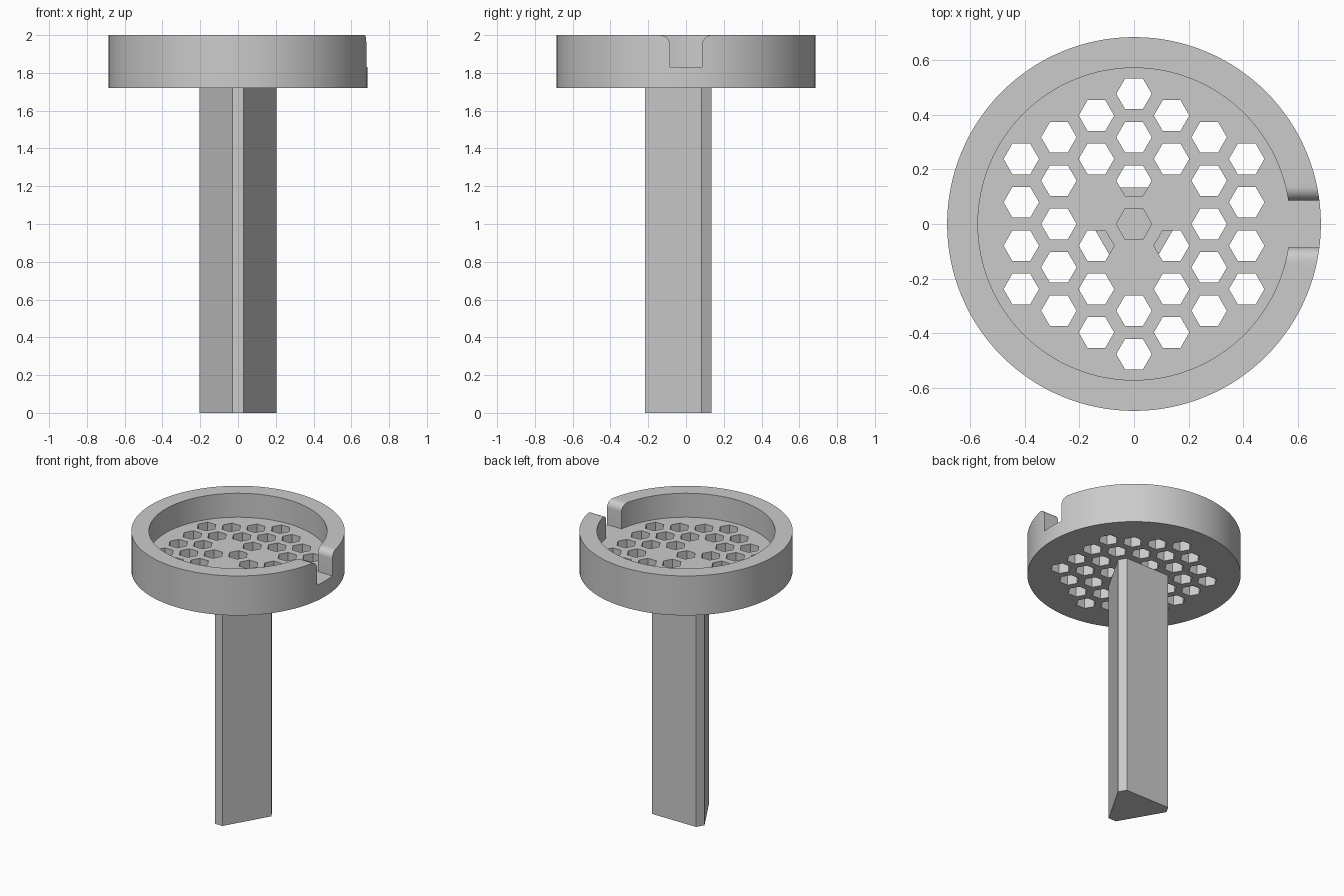
import bpy, bmesh
from math import sin, cos, pi, radians, sqrt

if "Cube" in bpy.data.objects:
    bpy.data.objects.remove(bpy.data.objects["Cube"], do_unlink=True)

BASE, FLOOR, TOP = 1.72, 1.83, 2.0      # head underside, bowl floor, rim
OUTER, INNER = 0.685, 0.572             # bowl radii
HEX_R, PITCH = 0.065, 0.159             # perforation size and spacing

grey = bpy.data.materials.new("light_grey")
grey.use_nodes = True
colour = (0.6, 0.6, 0.6, 1)
grey.diffuse_color = colour
grey.node_tree.nodes["Principled BSDF"].inputs["Base Color"].default_value = colour


def ring(radius, count, x=0, y=0):
    return [(x + radius * cos(2 * pi * i / count), y + radius * sin(2 * pi * i / count))
            for i in range(count)]


def prisms(name, outlines, start, end, place=lambda u, v, w: (u, v, w)):
    """Extrude closed outlines from start to end into one object."""
    bm = bmesh.new()
    for outline in outlines:
        low = [bm.verts.new(place(u, v, start)) for u, v in outline]
        high = [bm.verts.new(place(u, v, end)) for u, v in outline]
        bm.faces.new(low[::-1])
        bm.faces.new(high)
        for i in range(len(low)):
            j = (i + 1) % len(low)
            bm.faces.new((low[i], low[j], high[j], high[i]))
    bmesh.ops.recalc_face_normals(bm, faces=bm.faces)
    mesh = bpy.data.meshes.new(name)
    bm.to_mesh(mesh)
    bm.free()
    mesh.materials.append(grey)
    obj = bpy.data.objects.new(name, mesh)
    bpy.context.collection.objects.link(obj)
    return obj


def cut(target, cutter):
    cutter.hide_render = True
    mod = target.modifiers.new("cut", 'BOOLEAN')
    mod.operation, mod.solver, mod.object = 'DIFFERENCE', 'EXACT', cutter
    bpy.context.view_layer.objects.active = target
    bpy.ops.object.modifier_apply(modifier=mod.name)
    bpy.data.objects.remove(cutter, do_unlink=True)


# Round bowl
bowl = prisms("bowl", [ring(OUTER, 128)], BASE, TOP)
cut(bowl, prisms("bore_cutter", [ring(INNER, 128)], FLOOR, TOP + 0.1))

# Notch through the rim, with rounded upper corners
half, fillet = 0.086, 0.05
side = [(half, FLOOR)]
for i in range(9):
    a = pi - i * pi / 16
    side.append((half + fillet + fillet * cos(a), TOP - fillet + fillet * sin(a)))
side.append((half + fillet, TOP + 0.1))
notch = side + [(-u, v) for u, v in reversed(side)]
cut(bowl, prisms("notch_cutter", [notch], 0.5, 0.8, lambda u, v, w: (w, u, v)))

# Honeycomb perforations, leaving three solid cells above the stem corners
solid = {(0, -1), (1, 0), (-1, 1)}
holes = []
for q in range(-3, 4):
    for r in range(-3, 4):
        if abs(q + r) <= 3 and (q, r) not in solid:
            holes.append(ring(HEX_R, 6, PITCH * q * sqrt(3) / 2, PITCH * (r + q / 2)))
cut(bowl, prisms("hole_cutter", holes, BASE - 0.1, FLOOR + 0.05))

bpy.ops.object.select_all(action='DESELECT')
bowl.select_set(True)
bpy.context.view_layer.objects.active = bowl
bpy.ops.object.shade_smooth_by_angle(angle=radians(25))

# Three-sided stem with blunted corners
outline = []
for k in range(3):
    a = radians(-90 + 120 * k)
    for s in (-0.03, 0.03):
        outline.append((0.217 * cos(a) - s * sin(a), 0.217 * sin(a) + s * cos(a)))
prisms("stem", [outline], 0, BASE)
